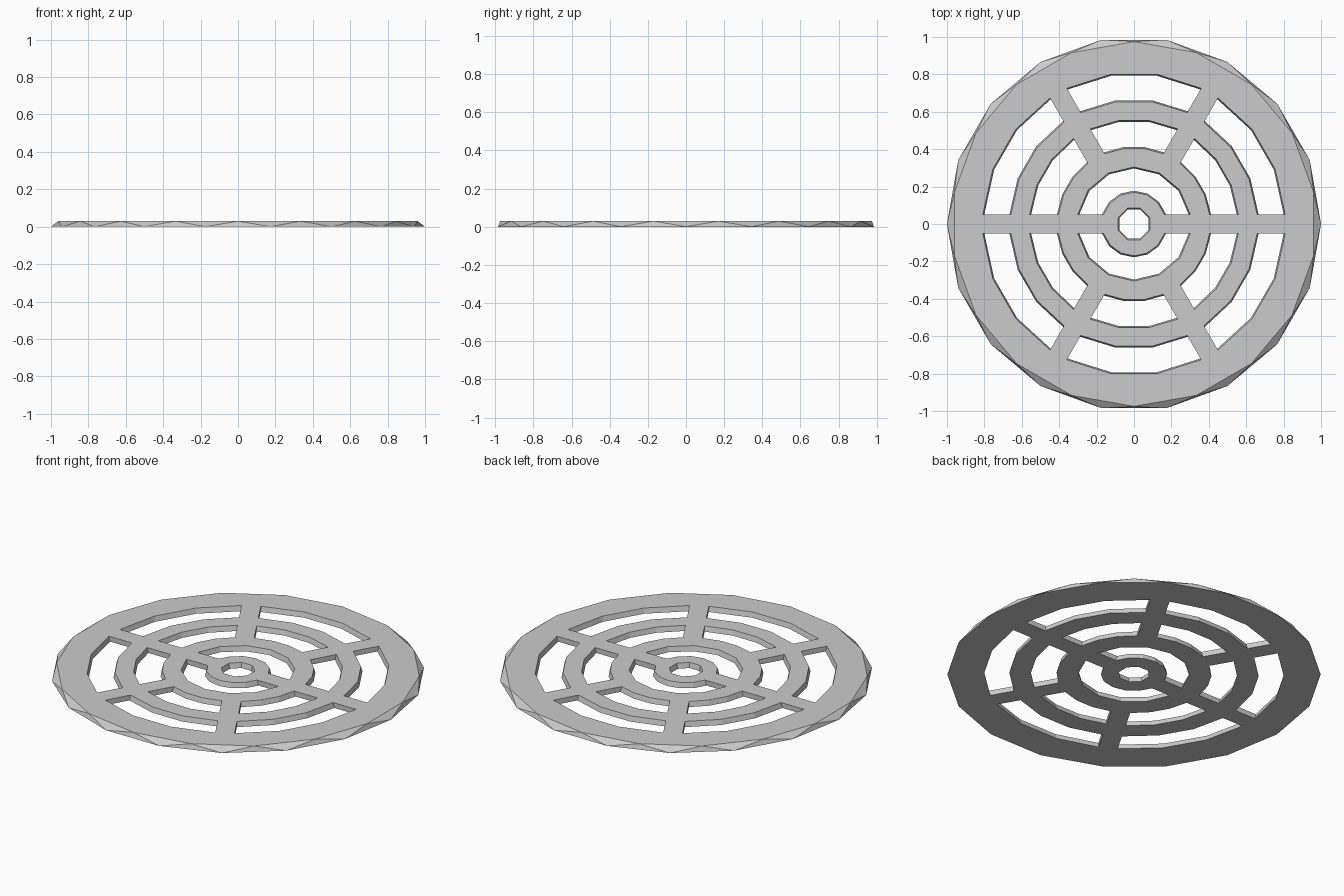
import bpy, bmesh
from math import sin, cos, asin, pi, radians

if "Cube" in bpy.data.objects:
    bpy.data.objects.remove(bpy.data.objects["Cube"])

HEIGHT = 0.03
SPOKE_HALF = 0.052


def polar(r, a):
    return (r * cos(a), r * sin(a))


def circle(r, n, turn=0.0):
    return [polar(r, 2 * pi * i / n + turn) for i in range(n)]


def slot(r_in, r_out, start, span, n):
    """Arc-shaped opening whose ends run parallel to the spokes."""
    pts = []
    for r, flip in ((r_out, False), (r_in, True)):
        pad = asin(SPOKE_HALF / r)
        arc = [polar(r, start + pad + (span - 2 * pad) * i / n) for i in range(n + 1)]
        pts += arc[::-1] if flip else arc
    return pts


def outlines(lip):
    """All openings on one face; lip narrows them slightly."""
    holes = [circle(0.092 - lip, 8, radians(22.5))]
    for k in range(2):
        holes.append(slot(0.17 + lip, 0.305 - lip, k * pi, pi, 6))
    for k in range(6):
        a = radians(60 * k)
        holes.append(slot(0.407 + lip, 0.56 - lip, a, radians(60), 3))
        holes.append(slot(0.66 + lip, 0.81 - lip, a, radians(60), 3))
    return holes


# Flared rim: bottom polygon is wider and turned half a step from the top one
top = [circle(0.975, 18, radians(10))] + outlines(0.0)
bottom = [circle(1.0, 18)] + outlines(0.008)

bm = bmesh.new()


def cap(loops, z):
    rings, edges = [], []
    for pts in loops:
        vs = [bm.verts.new((x, y, z)) for x, y in pts]
        rings.append(vs)
        edges += [bm.edges.new((vs[i - 1], vs[i])) for i in range(len(vs))]
    bmesh.ops.triangle_fill(bm, edges=edges, use_beauty=True, normal=(0, 0, 1))
    return rings


# Flat faces, then rim and opening walls
top_rings = cap(top, HEIGHT)
bottom_rings = cap(bottom, 0.0)
for t, b in zip(top_rings, bottom_rings):
    for i in range(len(t)):
        j = (i + 1) % len(t)
        bm.faces.new((b[i], b[j], t[i]))
        bm.faces.new((b[j], t[j], t[i]))

bmesh.ops.recalc_face_normals(bm, faces=bm.faces)
mesh = bpy.data.meshes.new("round_grate")
bm.to_mesh(mesh)
bm.free()
bpy.context.collection.objects.link(bpy.data.objects.new("round_grate", mesh))
